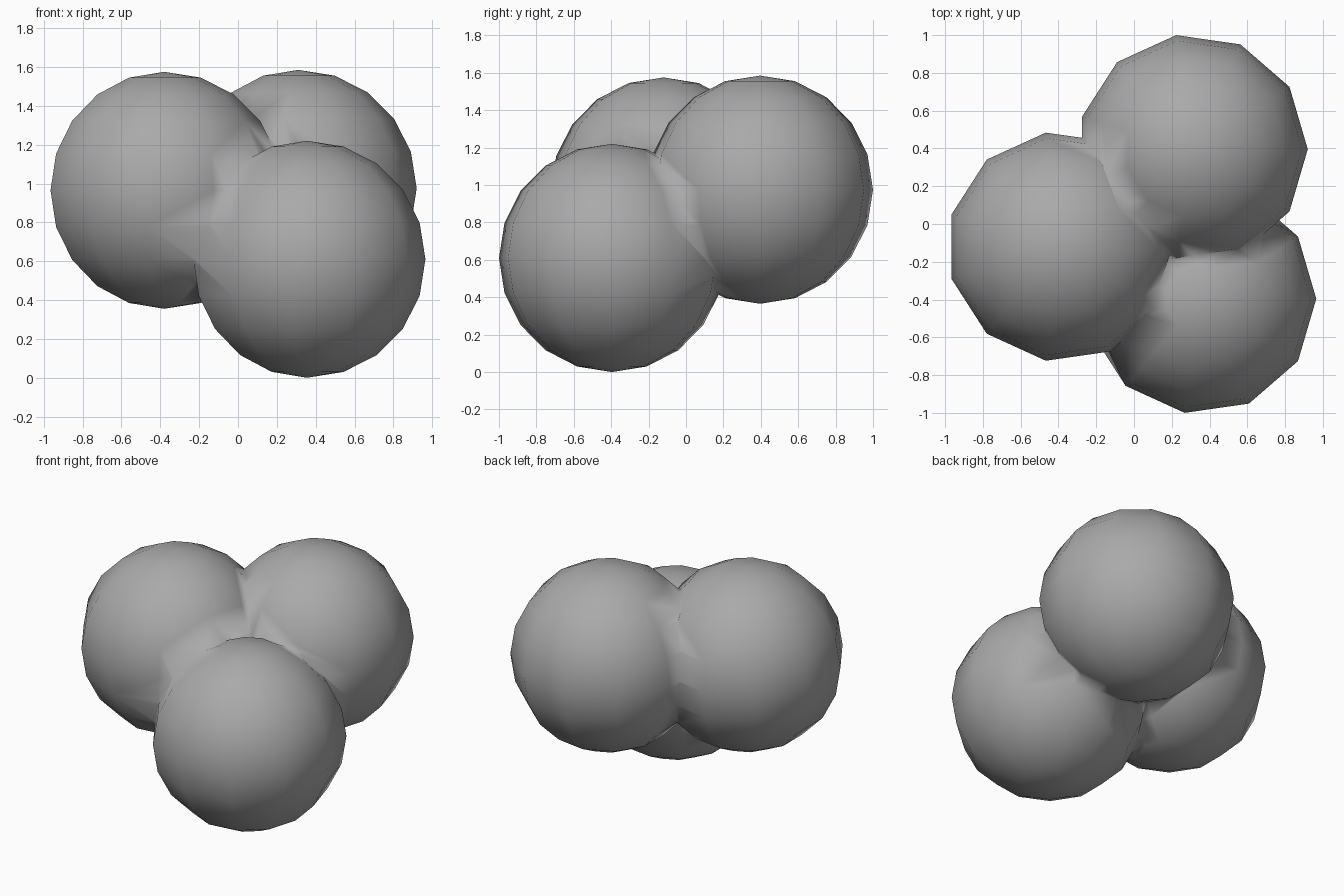
import bpy
import bmesh
from math import sin, cos, pi, tau

cube = bpy.data.objects.get("Cube")
if cube:
    bpy.data.objects.remove(cube)

RADIUS, SEGMENTS, RINGS = 0.61, 11, 10

# Plain grey surface
grey = bpy.data.materials.new("plain grey")
grey.use_nodes = True
colour = (0.4, 0.4, 0.4, 1)
grey.diffuse_color = colour
grey.node_tree.nodes["Principled BSDF"].inputs["Base Color"].default_value = colour


def ball(name, centre):
    """Lathe a half-circle into a coarse, smooth-shaded ball."""
    bm = bmesh.new()
    angles = [pi * i / RINGS for i in range(RINGS + 1)]
    arc = [bm.verts.new((RADIUS * sin(a), 0, RADIUS * cos(a))) for a in angles]
    edges = [bm.edges.new(pair) for pair in zip(arc, arc[1:])]
    bmesh.ops.spin(bm, geom=arc + edges, cent=(0, 0, 0), axis=(0, 0, 1),
                   angle=tau, steps=SEGMENTS)
    bmesh.ops.remove_doubles(bm, verts=bm.verts, dist=0.001)
    bmesh.ops.recalc_face_normals(bm, faces=bm.faces)
    for face in bm.faces:
        face.smooth = True
    mesh = bpy.data.meshes.new(name)
    bm.to_mesh(mesh)
    bm.free()
    mesh.materials.append(grey)
    obj = bpy.data.objects.new(name, mesh)
    obj.location = centre
    bpy.context.collection.objects.link(obj)
    return obj


# Three overlapping balls
cluster = ball("ball_cluster", (-0.38, -0.12, 0.965))
others = [ball("back_ball", (0.31, 0.396, 0.975)),
          ball("front_ball", (0.355, -0.396, 0.61))]

# Fuse them into one continuous skin
bpy.context.view_layer.objects.active = cluster
for other in others:
    union = cluster.modifiers.new("fuse", "BOOLEAN")
    union.operation = "UNION"
    union.solver = "EXACT"
    union.object = other
    bpy.ops.object.modifier_apply(modifier=union.name)
    bpy.data.objects.remove(other)

for polygon in cluster.data.polygons:
    polygon.use_smooth = True
